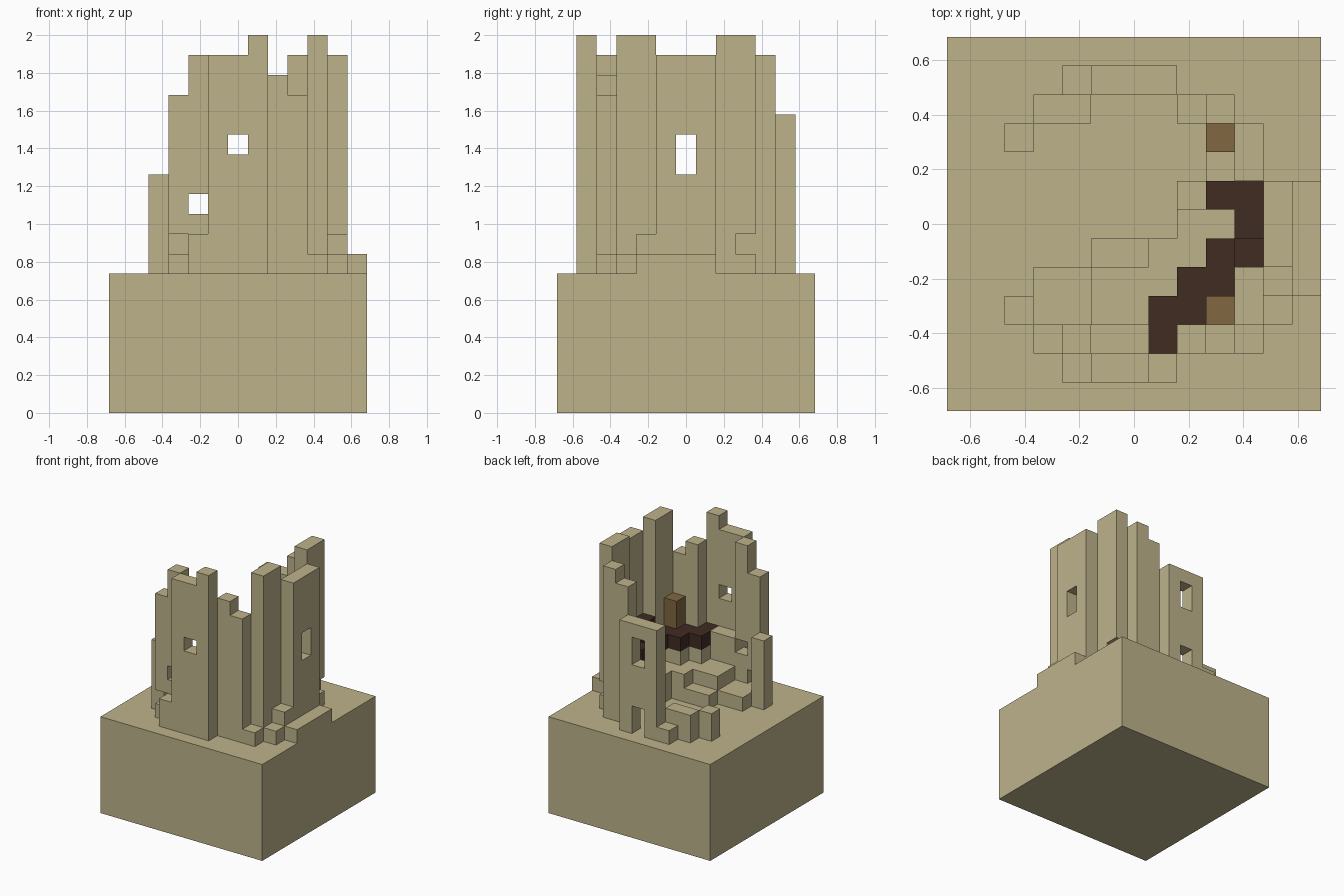
import bpy, bmesh
from mathutils import Vector

old = bpy.data.objects.get("Cube")
if old:
    bpy.data.objects.remove(old, do_unlink=True)

UNIT = 2 / 19      # edge of one building block
GROUND = 7         # blocks in the plinth


def material(name, rgb):
    mat = bpy.data.materials.new(name)
    mat.use_nodes = True
    colour = (*rgb, 1)
    mat.diffuse_color = colour
    shader = next(n for n in mat.node_tree.nodes if n.type == 'BSDF_PRINCIPLED')
    shader.inputs["Base Color"].default_value = colour
    shader.inputs["Roughness"].default_value = 0.9
    return mat


sandstone = material("sandstone", (0.51, 0.45, 0.26))
dark_wood = material("dark wood", (0.052, 0.025, 0.016))
light_wood = material("light wood", (0.22, 0.135, 0.052))


def span(value):
    """A single column or an inclusive (first, last) range."""
    first, last = value if isinstance(value, tuple) else (value, value)
    return range(first, last + 1)


def blocks(columns, bottom=0):
    """Cells of columns given as (x, y, height above the plinth)."""
    return {(x, y, z) for xs, ys, top in columns
            for x in span(xs) for y in span(ys) for z in range(bottom, top)}


def build(name, cells, mat):
    """Skin a set of cells with its outer faces and merge the flat areas."""
    bm = bmesh.new()
    corners = {}

    def vertex(point):
        key = tuple(round(c * 2) for c in point)
        if key not in corners:
            corners[key] = bm.verts.new(point * UNIT)
        return corners[key]

    for cell in cells:
        centre = Vector(cell) + Vector((0, 0, GROUND + 0.5))
        for axis in range(3):
            for sign in (-1, 1):
                normal = Vector((0, 0, 0))
                normal[axis] = sign
                if tuple(int(c + n) for c, n in zip(cell, normal)) in cells:
                    continue
                side = Vector((0, 0, 0))
                side[(axis + 1) % 3] = 1
                up = normal.cross(side)
                ring = (-side - up, side - up, side + up, up - side)
                bm.faces.new([vertex(centre + (normal + r) / 2) for r in ring])
    bmesh.ops.dissolve_limit(bm, angle_limit=0.02, verts=bm.verts, edges=bm.edges)
    mesh = bpy.data.meshes.new(name)
    bm.to_mesh(mesh)
    bm.free()
    mesh.materials.append(mat)
    obj = bpy.data.objects.new(name, mesh)
    bpy.context.collection.objects.link(obj)


# Solid square plinth
build("plinth", blocks([((-6, 6), (-6, 6), 0)], bottom=-GROUND), sandstone)

# Front wall with a small window
front = blocks([(-2, -5, 2), ((-1, 0), -5, 11), (1, -5, 12)])
build("front_wall", front - {(0, -5, 6)}, sandstone)

# Front left corner, broken through in two places
corner = blocks([(-4, -3, 5), (-3, -4, 9), (-2, -4, 11)])
build("front_left_corner", corner - {(-3, -4, 1), (-2, -4, 3)}, sandstone)

# Front right corner stepping up to a tall pier
build("front_right_corner",
      blocks([(2, -4, 10), (3, -4, 9), (4, (-3, -2), 12)]), sandstone)

# Side wall with a tall window
side = blocks([(5, (-1, 1), 11)])
build("side_wall", side - blocks([(5, 0, 7)], bottom=5), sandstone)

# Back corner with a missing block
back_corner = blocks([(4, (2, 3), 12), (3, 4, 11), (2, 4, 10)])
build("back_corner", back_corner - {(4, 3, 1)}, sandstone)

# Back wall with a doorway and a window above it
back = blocks([((-1, 1), 5, 8)])
openings = blocks([(0, 5, 2)]) | blocks([(0, 5, 7)], bottom=5)
build("back_wall", back - openings, sandstone)

# Low remains of the fallen wall and the outer step
build("fallen_wall", blocks([(-2, 5, 1), ((-3, -2), 4, 2), (-4, 3, 2)]), sandstone)
build("outer_step", blocks([(4, -4, 1), (5, -3, 1), (5, -2, 2),
                            (6, (-2, 1), 1)]), sandstone)

# Stepped stone floor inside
build("inner_steps", blocks([
    ((-3, -2), (-3, -2), 1), ((-1, 0), -1, 1), ((-1, 1), (-3, -2), 2),
    ((1, 3), -1, 2), ((2, 3), 0, 2), ((2, 3), 1, 1), (3, 2, 1),
    ((1, 3), -3, 3), ((2, 3), -2, 3), (1, -4, 3),
    ((-1, 0), -4, 4), (3, 3, 3)]), sandstone)

# Remains of the upper timber floor
planks = blocks([(1, (-4, -3), 4), (2, (-3, -2), 4), (3, (-2, -1), 4),
                 (4, (-1, 1), 4), (3, 1, 4), (4, -1, 5)], bottom=3)
build("floor_planks", planks, dark_wood)

# Timber posts
for label, y in (("front_post", -3), ("back_post", 3)):
    build(label, blocks([(3, y, 6)], bottom=3), light_wood)
